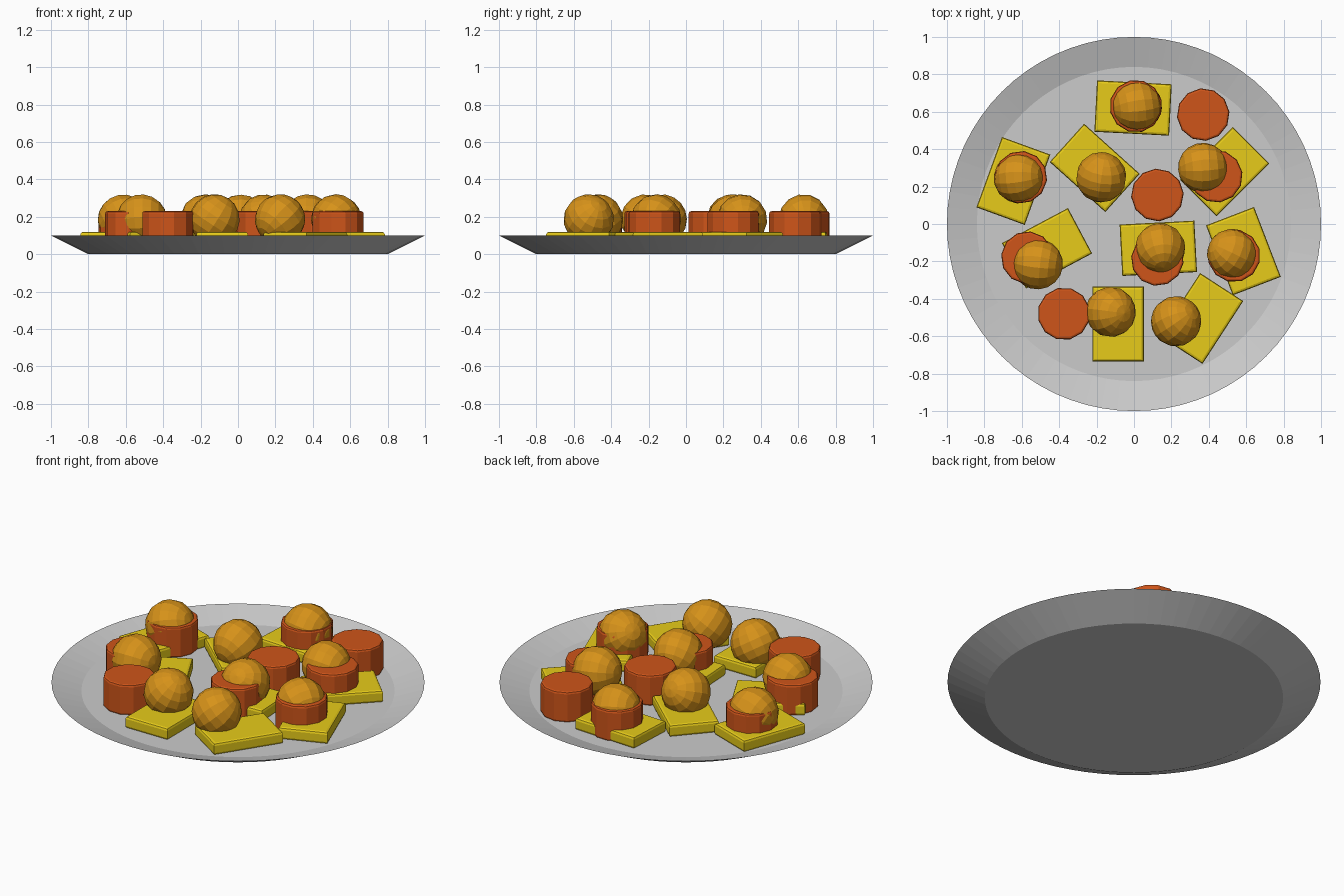
import bpy, bmesh, math, random
from mathutils import Euler

if "Cube" in bpy.data.objects:
    bpy.data.objects.remove(bpy.data.objects["Cube"])

random.seed(4)
FLOOR = 0.05


def material(name, rgb):
    m = bpy.data.materials.new(name)
    m.diffuse_color = (*rgb, 1)
    m.use_nodes = True
    m.node_tree.nodes["Principled BSDF"].inputs["Base Color"].default_value = m.diffuse_color
    return m


def finish(bm, name, mat=None, loc=(0, 0, 0), rot=(0, 0, 0)):
    bmesh.ops.recalc_face_normals(bm, faces=bm.faces)
    me = bpy.data.meshes.new(name)
    bm.to_mesh(me)
    bm.free()
    ob = bpy.data.objects.new(name, me)
    bpy.context.collection.objects.link(ob)
    ob.location, ob.rotation_euler = loc, rot
    if mat:
        me.materials.append(mat)
    return ob


def bevel_rim(bm, width):
    # chamfer every sharp edge around the flat caps
    edges = [e for e in bm.edges if any(abs(f.normal.z) > 0.9 for f in e.link_faces)]
    bmesh.ops.bevel(bm, geom=edges, offset=width, segments=2, profile=0.5, affect='EDGES')


yellow = material("cheese_yellow", (0.80, 0.60, 0.01))
red = material("carrot_orange", (0.62, 0.09, 0.01))
amber = material("ball_amber", (0.68, 0.29, 0.01))

# Plate: flat base, flared side, sharp rim and sunken floor
N = 72
bm = bmesh.new()
rings = []
for r, z in [(0.80, 0), (1.0, 0.10), (0.84, FLOOR)]:
    rings.append([bm.verts.new((r * math.cos(2 * math.pi * i / N),
                                r * math.sin(2 * math.pi * i / N), z)) for i in range(N)])
for a, b in zip(rings, rings[1:]):
    for i in range(N):
        j = (i + 1) % N
        bm.faces.new((a[i], a[j], b[j], b[i]))
bm.faces.new(rings[0])
bm.faces.new(rings[-1])
finish(bm, "plate")

# Cheese slabs: x, y, turn in degrees
slabs = [(-.005, .62, -3), (-.645, .23, 70), (-.21, .30, -42), (.485, .28, 45),
         (-.465, -.13, 28), (.13, -.13, 3), (.585, -.145, -69),
         (-.085, -.535, 90), (.36, -.505, 57)]
for k, (x, y, a) in enumerate(slabs):
    bm = bmesh.new()
    bmesh.ops.create_cube(bm, size=1)
    bmesh.ops.scale(bm, vec=(0.40, 0.275, 0.07), verts=bm.verts)
    bm.normal_update()
    bevel_rim(bm, 0.014)
    finish(bm, f"cheese_slab_{k + 1}", yellow, (x, y, FLOOR + 0.035), (0, 0, math.radians(a)))

# Carrot chunks: short twelve-sided cylinders
chunks = [(.01, .63), (.37, .585), (-.605, .25), (.44, .255), (.125, .155),
          (-.57, -.18), (.125, -.19), (.535, -.17), (-.375, -.48)]
for k, (x, y) in enumerate(chunks):
    bm = bmesh.new()
    bmesh.ops.create_cone(bm, cap_ends=True, segments=12, radius1=0.141, radius2=0.141, depth=0.18)
    bm.normal_update()
    bevel_rim(bm, 0.012)
    finish(bm, f"carrot_chunk_{k + 1}", red, (x, y, FLOOR + 0.09), (0, 0, random.random()))

# Faceted balls, each turned at random
balls = [(.015, .63), (-.615, .245), (-.175, .25), (.37, .30), (-.515, -.215),
         (.14, -.13), (.525, -.16), (-.125, -.47), (.225, -.52)]
for k, (x, y) in enumerate(balls):
    bm = bmesh.new()
    bmesh.ops.create_uvsphere(bm, u_segments=14, v_segments=9, radius=0.135)
    turn = Euler([random.uniform(0, 6.28) for _ in range(3)])
    finish(bm, f"ball_{k + 1}", amber, (x, y, FLOOR + 0.136), turn)
